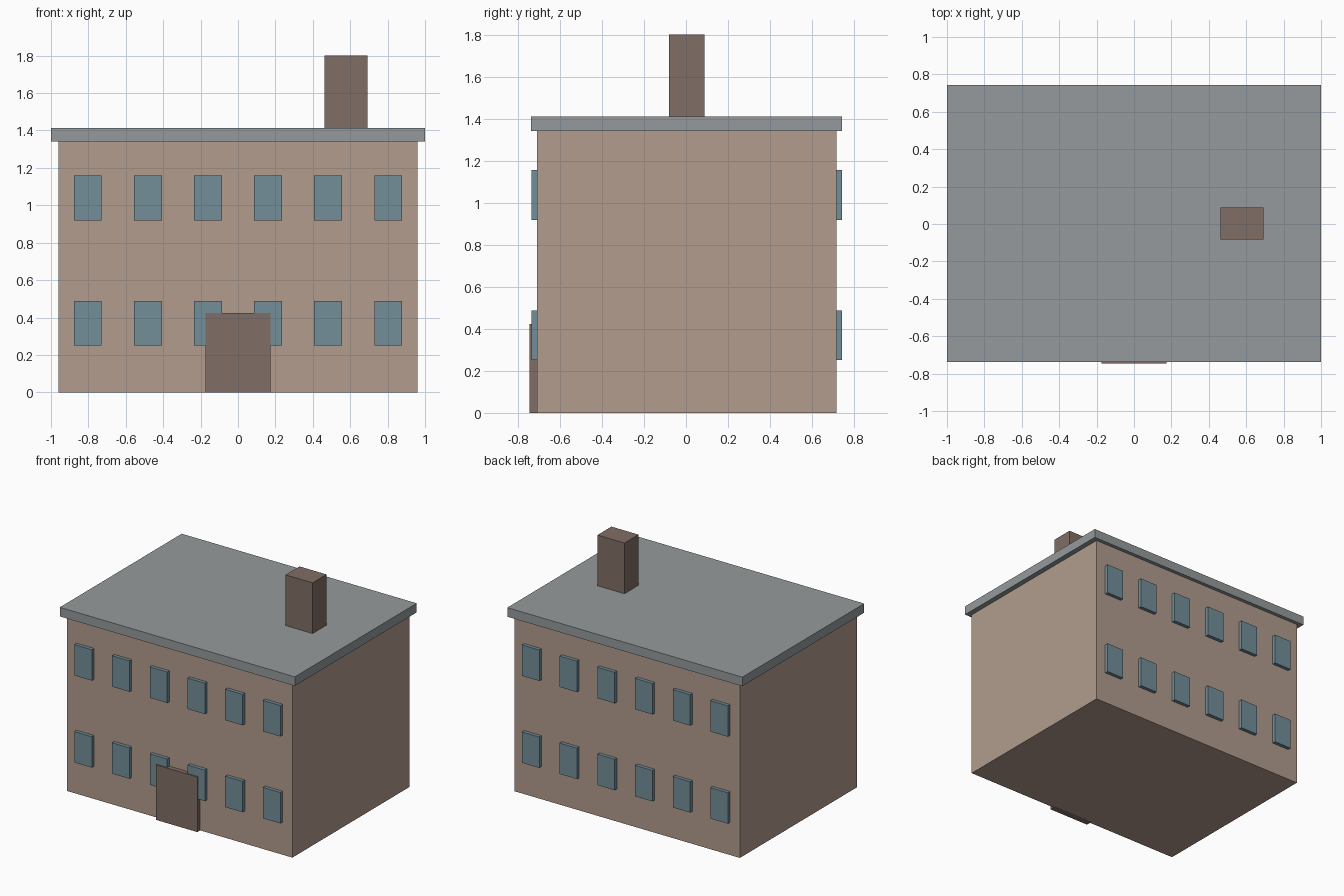
import bpy

if "Cube" in bpy.data.objects:
    bpy.data.objects.remove(bpy.data.objects["Cube"])


def srgb(r, g, b):
    return tuple((c / 255 / 12.92) if c < 11 else ((c / 255 + 0.055) / 1.055) ** 2.4
                 for c in (r, g, b)) + (1.0,)


def material(name, color):
    mat = bpy.data.materials.new(name)
    mat.use_nodes = True
    mat.diffuse_color = color
    node = next(n for n in mat.node_tree.nodes if n.type == "BSDF_PRINCIPLED")
    node.inputs["Base Color"].default_value = color
    return mat


def box(name, mat, x, y, z):
    """Box spanning the given (low, high) range on each axis."""
    spans = (x, y, z)
    bpy.ops.mesh.primitive_cube_add(size=1, location=[(a + b) / 2 for a, b in spans])
    obj = bpy.context.object
    obj.name = name
    obj.scale = [b - a for a, b in spans]
    bpy.ops.object.transform_apply(location=False, rotation=False, scale=True)
    obj.data.materials.append(mat)
    return obj


wall = material("pale brick", srgb(178, 156, 142))
slate = material("grey slate", srgb(149, 154, 156))
glass = material("blue glass", srgb(115, 142, 153))
timber = material("dark brown", srgb(128, 110, 101))

# Main block, centred slightly behind the origin because of the door
MID = 0.003
DEPTH = 0.713
box("walls", wall, (-0.96, 0.96), (MID - DEPTH, MID + DEPTH), (0, 1.342))
box("roof_slab", slate, (-1, 1), (MID - 0.741, MID + 0.741), (1.342, 1.412))
box("chimney", timber, (0.462, 0.692), (MID - 0.085, MID + 0.085), (1.412, 1.802))
box("front_door", timber, (-0.175, 0.175), (-0.745, MID - DEPTH + 0.02), (0, 0.424))

# Two rows of six windows on the front and back
for side, sign in (("front", -1), ("back", 1)):
    face = sorted((MID + sign * (DEPTH - 0.02), MID + sign * 0.740))
    for floor, sill in (("lower", 0.251), ("upper", 0.92)):
        for i in range(6):
            cx = (i - 2.5) * 0.321
            box(f"{side}_{floor}_window_{i + 1}", glass,
                (cx - 0.074, cx + 0.074), face, (sill, sill + 0.238))
